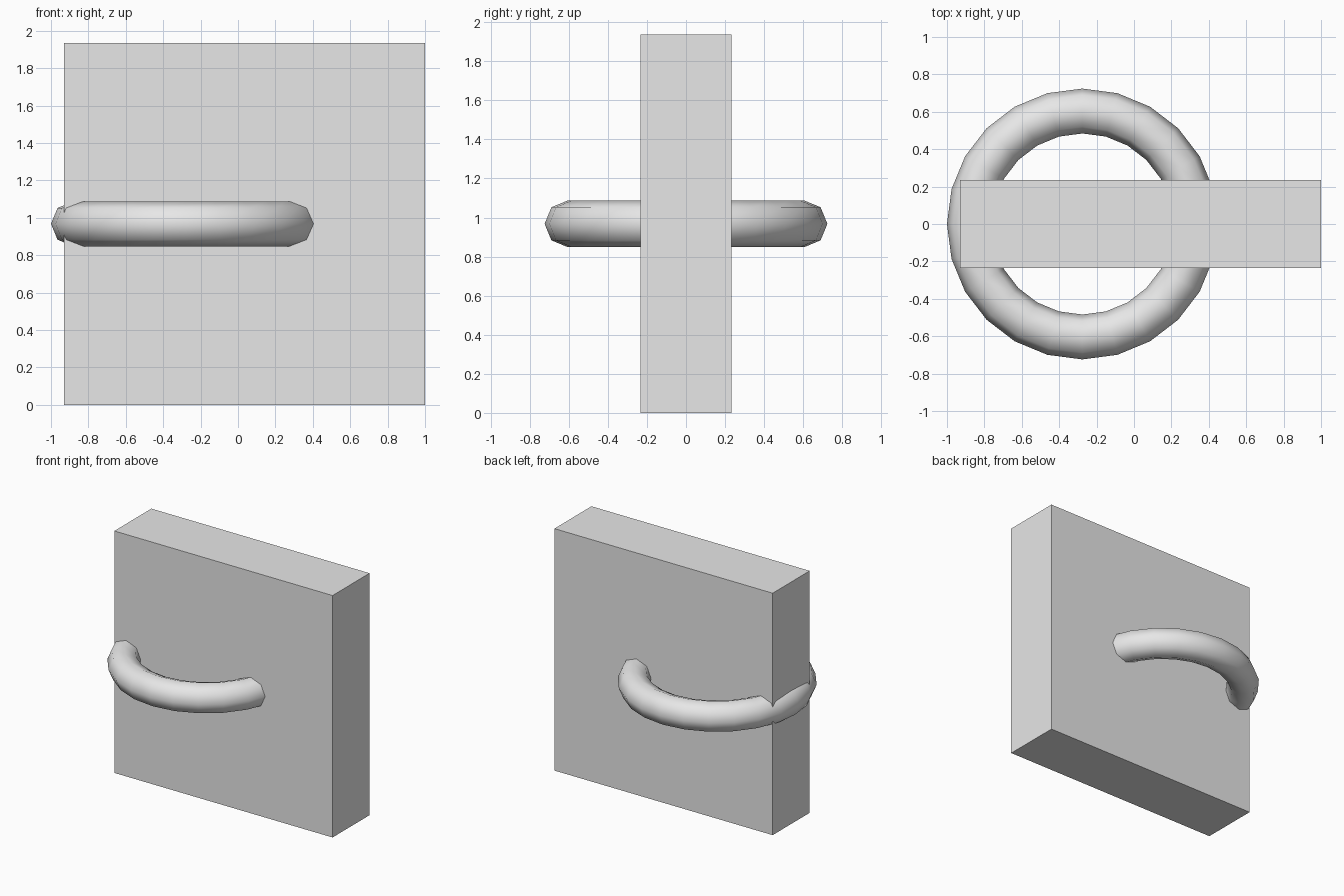
import bpy

# Remove the default cube
default = bpy.data.objects.get("Cube")
if default:
    bpy.data.objects.remove(default, do_unlink=True)

# Single plain grey
GREY = (0.8, 0.8, 0.8, 1.0)
grey = bpy.data.materials.new("plain grey")
grey.use_nodes = True
grey.diffuse_color = GREY
grey.node_tree.nodes["Principled BSDF"].inputs["Base Color"].default_value = GREY


def finish(name):
    obj = bpy.context.object
    obj.name = name
    obj.data.materials.clear()
    obj.data.materials.append(grey)
    return obj


# Upright slab
bpy.ops.mesh.primitive_cube_add(size=1, location=(0.035, 0, 0.968))
slab = finish("slab")
slab.scale = (1.932, 0.468, 1.936)

# Horizontal ring passing through the slab and just breaking its right edge
bpy.ops.mesh.primitive_torus_add(
    location=(-0.276, 0, 0.968), major_radius=0.604, minor_radius=0.12,
    major_segments=24, minor_segments=8)
finish("ring")
bpy.ops.object.shade_smooth()
